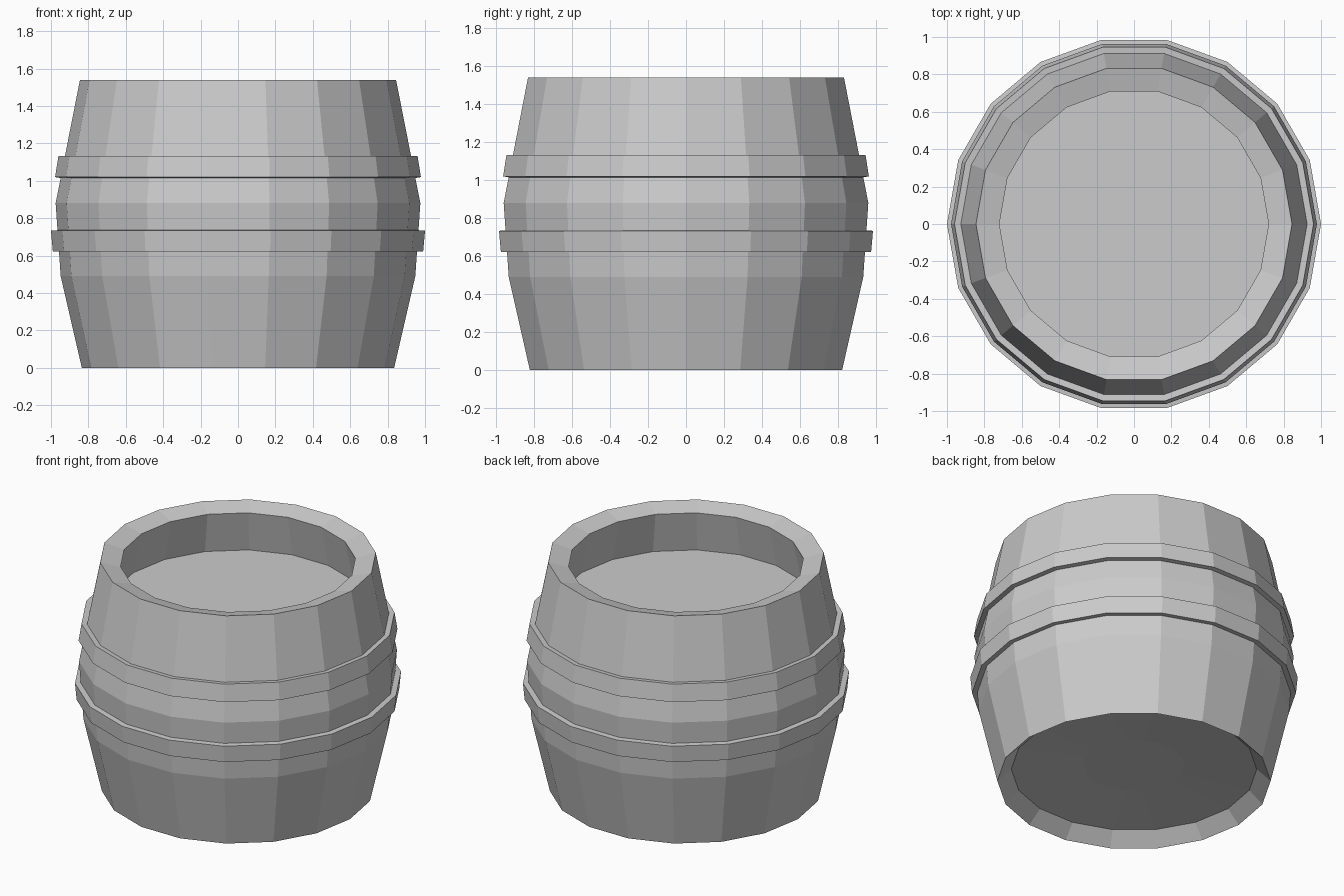
import bpy, bmesh
from math import cos, sin, tau

if "Cube" in bpy.data.objects:
    bpy.data.objects.remove(bpy.data.objects["Cube"])

SIDES = 18


def lathe(name, profile, closed=False, cap_start=False, cap_end=False):
    """Revolve (radius, z) points around z into a flat-faced object."""
    bm = bmesh.new()
    rings = [[bm.verts.new((r * cos(tau * i / SIDES), r * sin(tau * i / SIDES), z))
              for i in range(SIDES)] for r, z in profile]
    pairs = list(zip(rings, rings[1:]))
    if closed:
        pairs.append((rings[-1], rings[0]))
    for a, b in pairs:
        for i in range(SIDES):
            j = (i + 1) % SIDES
            bm.faces.new((a[i], a[j], b[j], b[i]))
    if cap_start:
        bm.faces.new(rings[0])
    if cap_end:
        bm.faces.new(rings[-1])
    bmesh.ops.recalc_face_normals(bm, faces=bm.faces)
    mesh = bpy.data.meshes.new(name)
    bm.to_mesh(mesh)
    bm.free()
    obj = bpy.data.objects.new(name, mesh)
    bpy.context.collection.objects.link(obj)
    return obj


# Barrel body: slightly domed base, bulging staves, canted rim, recessed lid
lathe("barrel_body", [
    (0.31, 0.11), (0.75, 0.083),
    (0.835, 0.0), (0.948, 0.49), (0.975, 0.88), (0.845, 1.54),
    (0.72, 1.508), (0.78, 1.23),
], cap_start=True, cap_end=True)

# Hoops: thin bands whose inner edges sit just inside the staves
lathe("upper_hoop", [(0.92, 1.01), (0.978, 1.02), (0.96, 1.133), (0.90, 1.127)], closed=True)
lathe("lower_hoop", [(0.93, 0.625), (0.99, 0.622), (1.0, 0.733), (0.94, 0.738)], closed=True)
